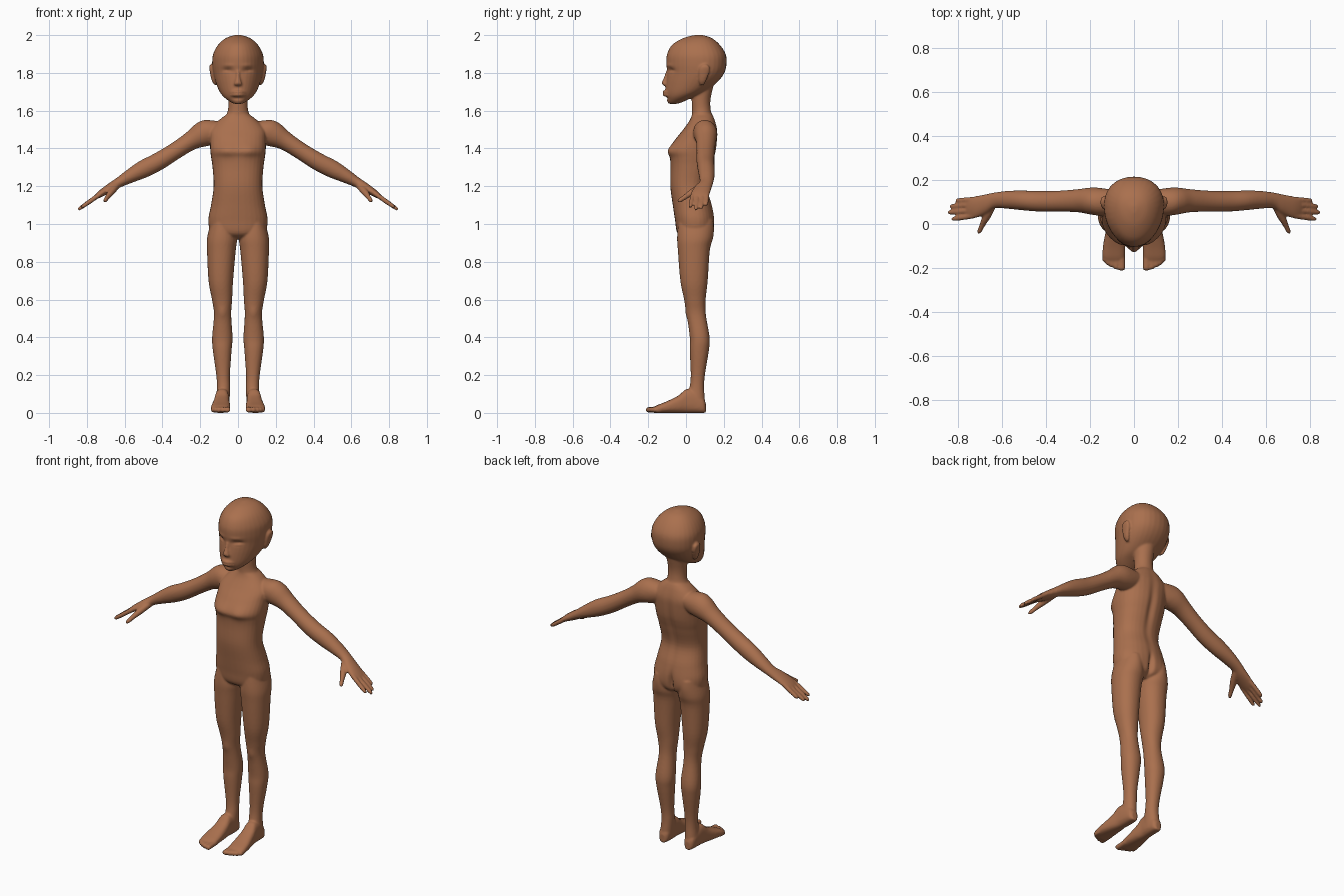
import bpy, bmesh, math
from mathutils import Vector

X, Y, Z = Vector((1, 0, 0)), Vector((0, 1, 0)), Vector((0, 0, 1))
bm = bmesh.new()


def catmull(a, b, c, d, t):
    return [0.5 * (2 * q + (r - p) * t + (2 * p - 5 * q + 4 * r - s) * t * t
                   + (3 * q - p - 3 * r + s) * t ** 3) for p, q, r, s in zip(a, b, c, d)]


def loft(keys, u, v, side=1, power=2.0, egg=0.0, seg=32, sub=5):
    """Skin smooth closed rings; a key is (x, y, z, radius along u, radius along v)."""
    n = len(keys)
    rows = []
    for i in range(n - 1):
        a, b, c, d = keys[max(i - 1, 0)], keys[i], keys[i + 1], keys[min(i + 2, n - 1)]
        rows += [catmull(a, b, c, d, k / sub) for k in range(sub)]
    rows.append(keys[-1])
    rings = []
    for x, y, z, ru, rv in rows:
        ring = []
        for k in range(seg):
            th = 2 * math.pi * k / seg
            co, si = math.cos(th), math.sin(th)
            pu = math.copysign(abs(co) ** (2 / power), co) * (1 + egg * si)
            pv = math.copysign(abs(si) ** (2 / power), si)
            p = Vector((x, y, z)) + u * (max(ru, .001) * pu) + v * (max(rv, .001) * pv)
            ring.append(bm.verts.new((p.x * side, p.y, p.z)))
        rings.append(ring)
    for r, s in zip(rings, rings[1:]):
        for k in range(seg):
            bm.faces.new((r[k], r[(k + 1) % seg], s[(k + 1) % seg], s[k]))
    bm.faces.new(rings[0][::-1])
    bm.faces.new(rings[-1])


def upright(rows, x=0):
    """Rows (z, half width, front y, back y) to ring keys."""
    return [(x, (f + b) / 2, z, w, (b - f) / 2) for z, w, f, b in rows]


# torso
loft(upright([(.92, .07, .0, .10), (.95, .14, -.045, .14), (1.02, .157, -.058, .15),
              (1.1, .143, -.07, .138), (1.2, .129, -.083, .112), (1.3, .135, -.082, .135),
              (1.35, .142, -.085, .15), (1.39, .147, -.094, .16), (1.45, .148, -.055, .166),
              (1.5, .145, -.015, .166), (1.55, .1, .02, .153), (1.58, .06, .032, .14)]),
     X, Y, power=2.3)
# neck
loft(upright([(1.5, .1, .03, .155), (1.56, .072, .03, .145), (1.6, .054, .032, .132),
              (1.66, .052, .03, .13), (1.75, .06, .03, .15)]), X, Y)
# head
loft(upright([(1.636, .018, -.09, -.05), (1.645, .038, -.098, -.02), (1.67, .072, -.105, .035),
              (1.7, .096, -.109, .1), (1.75, .117, -.106, .165), (1.8, .13, -.1, .203),
              (1.85, .135, -.104, .215), (1.9, .13, -.1, .21), (1.95, .103, -.072, .178),
              (1.985, .062, -.012, .135), (2.001, .012, .05, .085)]), X, Y, power=2.1, egg=.16)
# nose and lips
loft([(0, -.098, 1.81, .008, .008), (0, -.106, 1.775, .011, .011), (0, -.113, 1.75, .018, .015),
      (0, -.112, 1.738, .022, .012), (0, -.106, 1.73, .012, .006)], X, Y)
for z, h in ((1.7, .007), (1.684, .008)):
    loft([(-.042, -.095, z - .002, .004, .003), (-.02, -.109, z, .009, h),
          (0, -.114, z, .01, h), (.02, -.109, z, .009, h), (.042, -.095, z - .002, .004, .003)], Y, Z)

ARM_UP = Vector((.5, 0, .866))
for s in (-1, 1):
    # ear
    loft([(.118, .085, 1.735, .006, .01), (.128, .088, 1.76, .011, .02), (.139, .097, 1.81, .011, .029),
          (.142, .1, 1.835, .01, .022), (.139, .1, 1.846, .003, .008)], X, Y, s)
    # leg
    rows = [(1.02, .03, .14, -.04, .14), (.93, .006, .163, -.047, .142), (.86, .012, .164, -.043, .126),
            (.7, .026, .156, -.03, .115), (.6, .031, .138, -.01, .104), (.52, .036, .127, .004, .105),
            (.4, .029, .137, .02, .125), (.33, .034, .133, .02, .121), (.2, .043, .115, .025, .1),
            (.13, .042, .112, .018, .096), (.06, .045, .118, .0, .1), (.02, .05, .115, .01, .095)]
    loft([((i + o) / 2, (f + b) / 2, z, (o - i) / 2, (b - f) / 2) for z, i, o, f, b in rows],
         X, Y, s, power=2.15)
    # foot
    foot = [(.105, .083, .015, .05), (.09, .083, .03, .08), (.04, .083, .037, .12), (0, .085, .038, .125),
            (-.04, .087, .043, .092), (-.1, .091, .05, .062), (-.15, .093, .05, .042), (-.172, .09, .04, .03)]
    loft([(x, y, h / 2, w, h / 2) for y, x, w, h in foot], X, Z, s, power=2.6)
    # toes
    for x, tip, r in ((.057, -.212, .017), (.081, -.207, .0115), (.101, -.197, .0115),
                      (.118, -.187, .011), (.132, -.173, .011)):
        loft([(x, -.13, .02, r, .016), (x, tip + .02, .017, r, .015), (x, tip + .006, .016, r, .013),
              (x, tip, .015, r * .4, .005)], X, Z, s, seg=14)
    # arm with palm
    loft([(.07, .1, 1.5, .05, .05), (.14, .1, 1.488, .062, .072), (.19, .104, 1.472, .062, .067),
          (.25, .106, 1.44, .053, .05), (.33, .104, 1.388, .048, .045), (.42, .103, 1.332, .047, .047),
          (.5, .107, 1.291, .045, .047), (.57, .11, 1.254, .041, .037), (.63, .108, 1.22, .036, .027),
          (.67, .092, 1.195, .044, .025), (.72, .077, 1.165, .05, .019), (.75, .075, 1.145, .046, .013),
          (.76, .075, 1.139, .038, .008)], Y, ARM_UP, s)
    # fingers
    for y0, y1, tx in ((.038, .022, .83), (.063, .052, .848), (.088, .08, .838), (.112, .106, .812)):
        b, t = Vector((.725, y0, 1.161)), Vector((tx, y1, 1.161 - (tx - .725) * .7))
        loft([(*b.lerp(t, f), r, r) for f, r in ((0, .0125), (.5, .0125), (.85, .011), (.96, .008), (1, .003))],
             Y, ARM_UP, s, seg=14)
    # thumb
    loft([(.645, .085, 1.2, .02, .02), (.67, .035, 1.17, .02, .018), (.69, -.005, 1.143, .0135, .0135),
          (.703, -.034, 1.124, .011, .011), (.708, -.044, 1.117, .003, .003)],
         X, Vector((0, .57, -.82)), s, seg=18)

# blend the parts into one continuous skin
bmesh.ops.recalc_face_normals(bm, faces=bm.faces[:])
mesh = bpy.data.meshes.new("figure_parts")
bm.to_mesh(mesh)
bm.free()
blend = bpy.data.objects.new("figure_parts", mesh)
bpy.context.collection.objects.link(blend)
rm = blend.modifiers.new("remesh", 'REMESH')
rm.mode = 'VOXEL'
rm.voxel_size = .0055
sm = blend.modifiers.new("smooth", 'SMOOTH')
sm.factor, sm.iterations = .5, 5
dg = bpy.context.evaluated_depsgraph_get()
skin = bpy.data.meshes.new_from_object(blend.evaluated_get(dg))
bpy.data.objects.remove(blend)
skin.name = "figure"

# soft sculpting: (centre, spread, shift along y), mirrored in x
DABS = [((.055, -.085, 1.812), (.028, .05, .014), .013),   # eye sockets
        ((.057, -.085, 1.803), (.02, .04, .006), -.006),   # eyelids
        ((.05, -.09, 1.84), (.03, .04, .009), -.003),      # brows
        ((0, -.1, 1.665), (.03, .04, .008), .005),         # under the lip
        ((.065, -.09, 1.39), (.04, .05, .035), -.008),     # chest
        ((0, .16, 1.3), (.02, .06, .17), -.012),           # spine
        ((0, .15, .98), (.014, .06, .06), -.022),          # seat groove
        ((.08, .14, .98), (.04, .05, .05), .006),          # seat
        ((.083, 0, .53), (.025, .03, .03), -.005)]         # knees
for vert in skin.vertices:
    p = vert.co
    dy = 0
    for c, w, d in DABS:
        e = ((abs(p.x) - c[0]) / w[0]) ** 2 + ((p.y - c[1]) / w[1]) ** 2 + ((p.z - c[2]) / w[2]) ** 2
        if e < 9:
            dy += d * math.exp(-e)
    p.y += dy
    p.z = max(p.z, 0)

figure = bpy.data.objects.new("figure", skin)
bpy.context.collection.objects.link(figure)
brown = bpy.data.materials.new("warm brown")
brown.diffuse_color = (.402, .162, .076, 1)
skin.materials.clear()
skin.materials.append(brown)
skin.polygons.foreach_set("use_smooth", [True] * len(skin.polygons))
skin.update()
